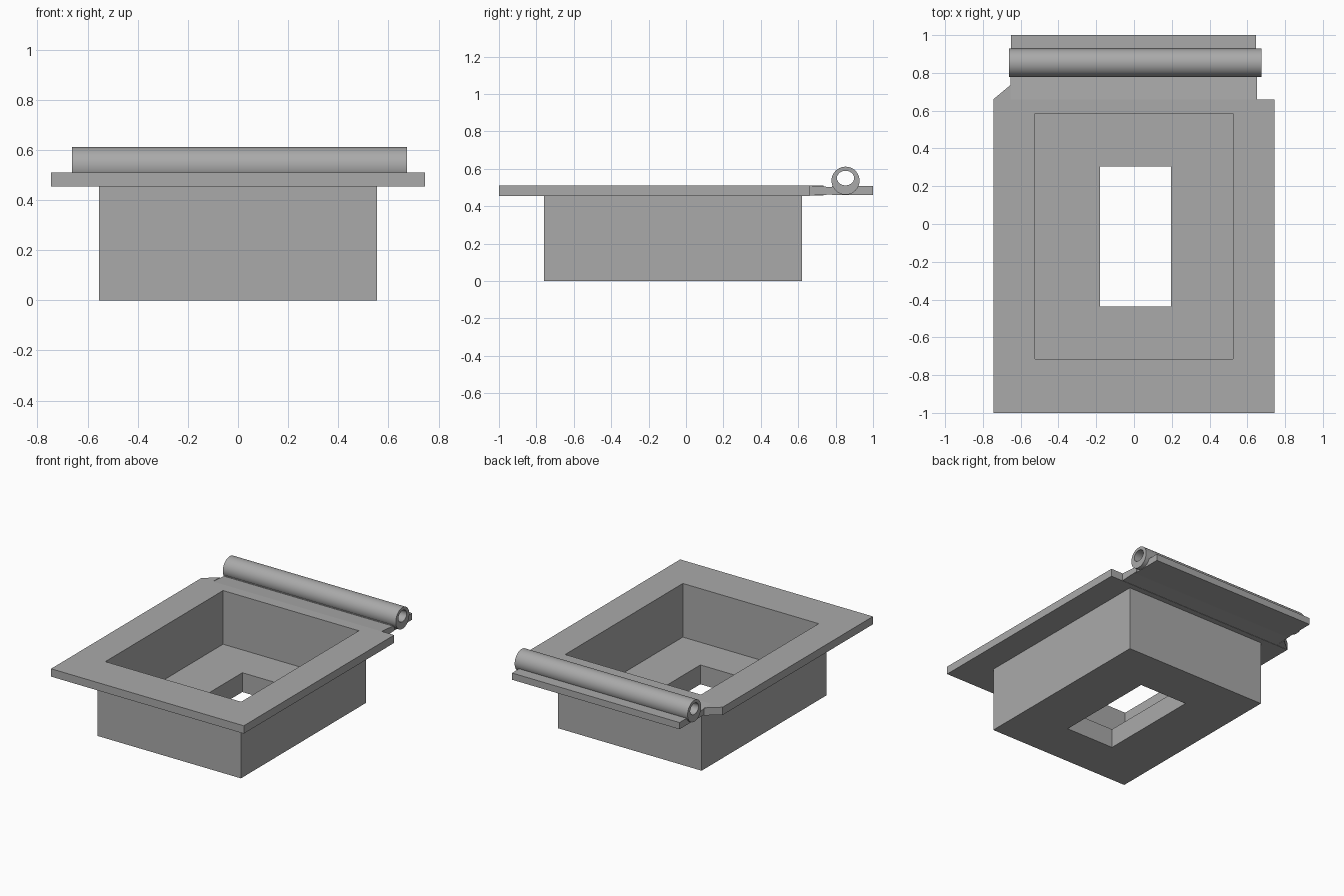
import bpy, bmesh, math

if "Cube" in bpy.data.objects:
    bpy.data.objects.remove(bpy.data.objects["Cube"])

grey = bpy.data.materials.new("plain grey")
grey.diffuse_color = (0.4, 0.4, 0.4, 1)
grey.use_nodes = True
grey.node_tree.nodes["Principled BSDF"].inputs["Base Color"].default_value = grey.diffuse_color


def finish(name, bm):
    bmesh.ops.recalc_face_normals(bm, faces=bm.faces)
    mesh = bpy.data.meshes.new(name)
    bm.to_mesh(mesh)
    bm.free()
    mesh.materials.append(grey)
    obj = bpy.data.objects.new(name, mesh)
    bpy.context.collection.objects.link(obj)
    return obj


def bridge(bm, a, b):
    n = len(a)
    for i in range(n):
        j = (i + 1) % n
        bm.faces.new((a[i], a[j], b[j], b[i]))


def ring(bm, points):
    return [bm.verts.new(p) for p in points]


def rect(x0, x1, y0, y1, z):
    return [(x0, y0, z), (x1, y0, z), (x1, y1, z), (x0, y1, z)]


def prism(name, a, b):
    """Solid between two matching outlines."""
    bm = bmesh.new()
    ra, rb = ring(bm, a), ring(bm, b)
    bridge(bm, ra, rb)
    bm.faces.new(ra)
    bm.faces.new(rb)
    return finish(name, bm)


# Open tray with a flanged rim and a rectangular hole in its floor
BOX = (-0.555, 0.555, -0.76, 0.62)
RIM = (-0.745, 0.745, -1.0, 0.66)
CAVITY = (-0.525, 0.525, -0.715, 0.585)
HOLE = (-0.18, 0.195, -0.437, 0.305)
levels = [(HOLE, 0), (BOX, 0), (BOX, 0.455), (RIM, 0.455), (RIM, 0.51),
          (CAVITY, 0.51), (CAVITY, 0.135), (HOLE, 0.135)]
bm = bmesh.new()
rings = [ring(bm, rect(*r, z)) for r, z in levels]
for i, r in enumerate(rings):
    bridge(bm, r, rings[(i + 1) % len(rings)])
finish("flanged_tray", bm)

# Thin neck between the rim and the hinge
neck = [(0.66, 0.457), (0.66, 0.51), (0.8, 0.50), (0.8, 0.463)]
prism("hinge_neck", [(-0.655, y, z) for y, z in neck],
      [(0.65, y, z) for y, z in neck])

# Corner gusset on the left side of the neck
gusset = [(-0.745, 0.66), (-0.655, 0.66), (-0.655, 0.735)]
prism("corner_gusset", [(x, y, 0.457) for x, y in gusset],
      [(x, y, 0.51) for x, y in gusset])

# Rear plate under and behind the hinge
prism("rear_plate", rect(-0.65, 0.645, 0.78, 1.0, 0.46),
      rect(-0.65, 0.645, 0.78, 1.0, 0.507))

# Hinge barrel with a slightly raised bore
def circle(x, cz, ry, rz, n=40):
    return [(x, 0.853 + ry * math.cos(math.tau * i / n),
             cz + rz * math.sin(math.tau * i / n)) for i in range(n)]


bm = bmesh.new()
parts = [ring(bm, circle(-0.662, 0.536, 0.075, 0.075)),
         ring(bm, circle(0.675, 0.536, 0.075, 0.075)),
         ring(bm, circle(0.675, 0.55, 0.046, 0.039)),
         ring(bm, circle(-0.662, 0.55, 0.046, 0.039))]
for i, r in enumerate(parts):
    bridge(bm, r, parts[(i + 1) % 4])
barrel = finish("hinge_barrel", bm)
bpy.context.view_layer.objects.active = barrel
barrel.select_set(True)
bpy.ops.object.shade_smooth_by_angle(angle=math.radians(35))
